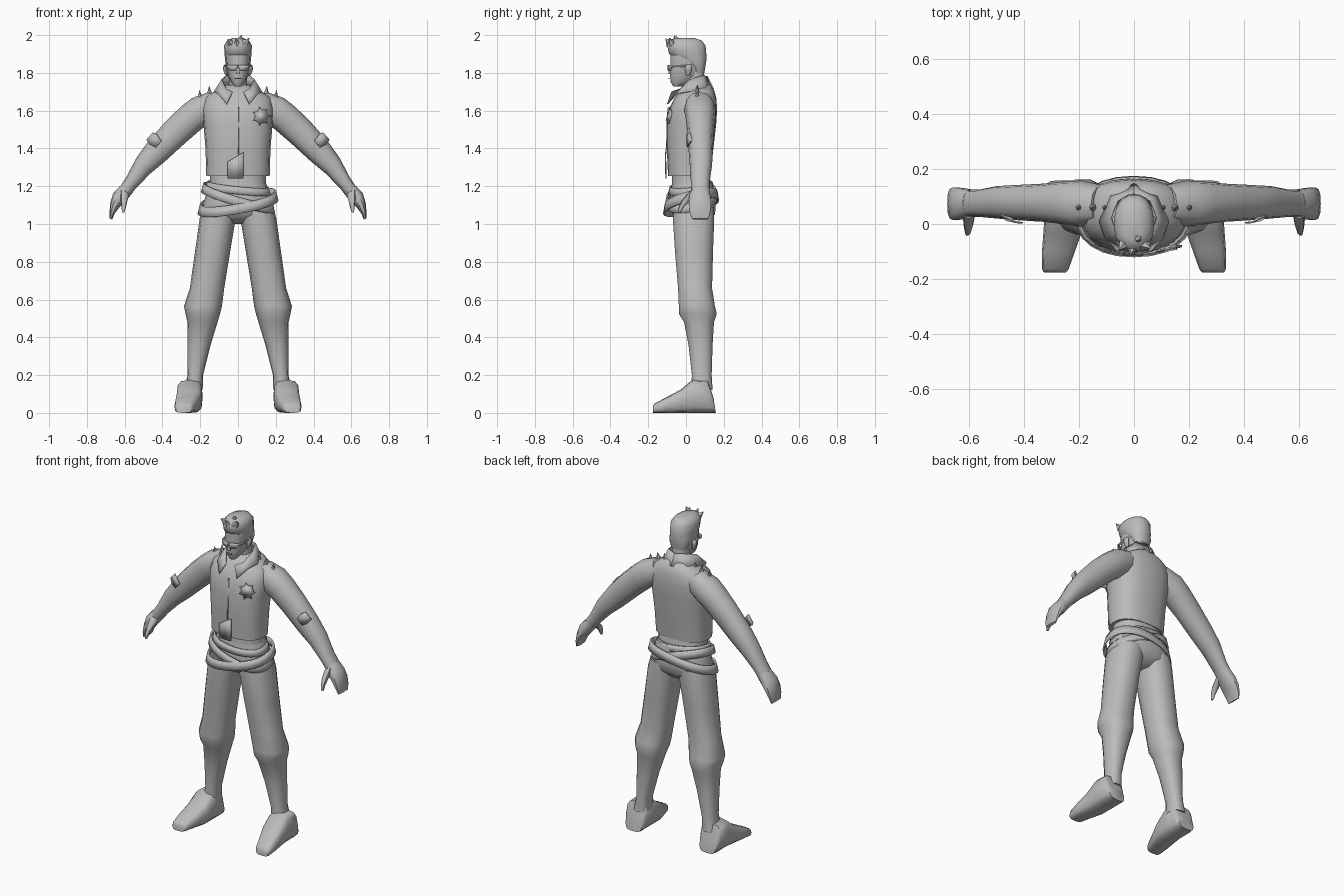
import bpy, bmesh, math
from mathutils import Vector

grey = bpy.data.materials.new("plain grey")
grey.diffuse_color = (0.5, 0.5, 0.5, 1)


def finish(name, bm, angle=50, thick=0.0):
    bmesh.ops.remove_doubles(bm, verts=bm.verts, dist=1e-5)
    bmesh.ops.recalc_face_normals(bm, faces=bm.faces)
    me = bpy.data.meshes.new(name)
    bm.to_mesh(me)
    bm.free()
    ob = bpy.data.objects.new(name, me)
    bpy.context.collection.objects.link(ob)
    me.materials.append(grey)
    bpy.ops.object.select_all(action='DESELECT')
    bpy.context.view_layer.objects.active = ob
    ob.select_set(True)
    bpy.ops.object.shade_smooth_by_angle(angle=math.radians(angle))
    if thick:
        mod = ob.modifiers.new("thickness", 'SOLIDIFY')
        mod.thickness = thick
        mod.offset = 0
    return ob


def loft(name, rings, n=14, power=0.85, caps=True, angle=50):
    """rings: (centre, half-axis u, half-axis v) of rounded sections"""
    bm = bmesh.new()
    rows = []
    for c, u, v in rings:
        row = []
        for i in range(n):
            a = 2 * math.pi * i / n
            ca, sa = math.cos(a), math.sin(a)
            p = (Vector(c) + Vector(u) * math.copysign(abs(ca) ** power, ca)
                 + Vector(v) * math.copysign(abs(sa) ** power, sa))
            row.append(bm.verts.new(p))
        rows.append(row)
    for a, b in zip(rows, rows[1:]):
        for i in range(n):
            j = (i + 1) % n
            bm.faces.new((a[i], a[j], b[j], b[i]))
    if caps:
        bm.faces.new(rows[0])
        bm.faces.new(rows[-1])
    return finish(name, bm, angle)


def stack(name, rows, **kw):
    """rows: (z, x centre, half width, y front, y back)"""
    return loft(name, [((x, (f + b) / 2, z), (w, 0, 0), (0, (b - f) / 2, 0))
                       for z, x, w, f, b in rows], **kw)


def sheet(name, quads, thick=0.006):
    bm = bmesh.new()
    for q in quads:
        bm.faces.new([bm.verts.new(p) for p in q])
    return finish(name, bm, 30, thick)


def spike(name, base, tip, r, n=5):
    base, tip = Vector(base), Vector(tip)
    d = (tip - base).normalized()
    u = d.orthogonal().normalized()
    v = d.cross(u)
    return loft(name, [(base, u * r, v * r), (tip, u * .001, v * .001)], n=n, power=1)


# jacket and shirt
stack("jacket", [(1.255, 0, .168, -.095, .13), (1.40, 0, .172, -.102, .145),
                 (1.53, 0, .183, -.102, .16), (1.61, 0, .19, -.09, .165),
                 (1.67, 0, .175, -.06, .16), (1.705, 0, .12, -.03, .15),
                 (1.735, 0, .065, 0, .13)], n=20, power=.8)
stack("shirt", [(1.14, 0, .16, -.085, .145), (1.20, 0, .148, -.075, .135),
                (1.30, 0, .15, -.075, .12)], n=18)
sheet("jacket_flap", [[(-.055, -.105, 1.24), (.028, -.107, 1.24),
                       (.028, -.109, 1.38), (-.055, -.107, 1.33)]], .005)
sheet("jacket_seam", [[(.0, -.106, 1.37), (.004, -.106, 1.37),
                       (.004, -.094, 1.62), (.0, -.094, 1.62)]], .005)

# hips
stack("hips", [(1.0, 0, .10, -.01, .10), (1.05, 0, .19, -.075, .155),
               (1.11, 0, .185, -.085, .16), (1.18, 0, .16, -.08, .15),
               (1.22, 0, .148, -.075, .14)], n=18)


# crossed belts: tilted open bands
def belt(name, z, slope, pitch, w, d, h):
    rings = []
    for dz, grow in ((-h, 1.03), (h, .97)):
        rings.append(((0, .027, z + dz), (w * grow, 0, slope * w), (0, d * grow, pitch * d)))
    ob = loft(name, rings, n=24, power=.9, caps=False)
    mod = ob.modifiers.new("thickness", 'SOLIDIFY')
    mod.thickness = .01


belt("low_belt", 1.115, .17, .24, .208, .144, .026)
belt("cross_belt", 1.14, -.28, .15, .190, .136, .024)
belt("waist_belt", 1.19, -.1, .1, .168, .118, .02)

# head, neck and hair
stack("neck", [(1.66, 0, .06, 0, .12), (1.73, 0, .048, .0, .10), (1.82, 0, .05, 0, .095)], n=12)
stack("head", [(1.728, 0, .018, -.068, -.02), (1.75, 0, .036, -.082, .03),
               (1.785, 0, .052, -.086, .085), (1.83, 0, .062, -.085, .1),
               (1.88, 0, .066, -.085, .105), (1.93, 0, .066, -.085, .1),
               (1.97, 0, .04, -.05, .07)], n=14, power=.9)
stack("hair", [(1.80, 0, .048, .04, .098), (1.84, 0, .064, .015, .105),
               (1.872, 0, .069, -.045, .11), (1.90, 0, .071, -.092, .11),
               (1.945, 0, .074, -.102, .106), (1.972, 0, .058, -.09, .085),
               (1.985, 0, .028, -.06, .045)], n=14, power=.9)
for i, (b, t, r) in enumerate([((.012, -.05, 1.965), (.018, -.06, 2.0), .026),
                               ((.035, -.075, 1.955), (.06, -.088, 1.985), .024),
                               ((-.035, -.07, 1.955), (-.055, -.095, 1.978), .024),
                               ((-.005, -.085, 1.95), (-.01, -.108, 1.982), .022)]):
    spike("hair_tuft_%d" % i, b, t, r)
spike("nose", (0, -.083, 1.795), (0, -.088, 1.84), .015, 4)
sheet("mouth", [[(-.02, -.089, 1.768), (.02, -.089, 1.768),
                 (.017, -.089, 1.774), (-.017, -.089, 1.774)]], .005)

# collar
for s in (-1, 1):
    inner = [(0, .112, 1.782), (.06 * s, .085, 1.785), (.085 * s, .02, 1.765),
             (.062 * s, -.03, 1.715), (.028 * s, -.075, 1.70)]
    outer = [(0, .145, 1.715), (.09 * s, .105, 1.70), (.125 * s, .01, 1.70),
             (.13 * s, -.045, 1.665), (.06 * s, -.098, 1.635)]
    # drooping front points, standing back
    outer[3] = (.105 * s, -.05, 1.69)
    sheet("collar", [[inner[i], inner[i + 1], outer[i + 1], outer[i]] for i in range(4)])

for s in (-1, 1):
    # sunglasses
    sheet("sunglass_lens", [[(.006 * s, -.094, 1.825), (.012 * s, -.094, 1.812),
                             (.045 * s, -.084, 1.812), (.058 * s, -.072, 1.842),
                             (0, -.095, 1.842)],
                            [(.058 * s, -.072, 1.842), (.056 * s, -.072, 1.83),
                             (.07 * s, .01, 1.832), (.07 * s, .01, 1.842)]])
    stack("ear", [(1.785, .06 * s, .006, .0, .02), (1.815, .066 * s, .012, -.005, .03),
                  (1.835, .068 * s, .012, -.005, .032), (1.845, .064 * s, .006, .005, .025)], n=8)

    # sleeve and arm: (x, z, half thickness, y front, y back)
    rings = []
    path = [(.11, 1.645, .07, .0, .14), (.19, 1.605, .082, -.01, .158),
            (.25, 1.56, .08, -.002, .155), (.33, 1.487, .077, .008, .147),
            (.43, 1.385, .069, .014, .142), (.50, 1.31, .056, .02, .138),
            (.565, 1.22, .039, .026, .125), (.60, 1.172, .036, .026, .125)]
    for x, z, t, f, b in path:
        d = Vector((.66, 0, .75)).normalized() * t
        rings.append(((x * s, (f + b) / 2, z), (d.x * s, 0, d.z), (0, (b - f) / 2, 0)))
    loft("arm", rings, n=12)

    # hand and thumb
    loft("hand", [((x * s, (f + b) / 2, z), (t * s, 0, t * .5), (0, (b - f) / 2, 0))
                  for x, z, t, f, b in [(.59, 1.185, .034, .03, .125), (.625, 1.145, .036, .015, .132),
                                        (.652, 1.10, .024, .012, .136), (.667, 1.06, .013, .018, .13),
                                        (.673, 1.027, .007, .03, .12)]], n=10)
    loft("thumb", [((.60 * s, .045, 1.165), (.024 * s, 0, .01), (0, .025, -.01)),
                   ((.603 * s, .0, 1.125), (.018 * s, 0, 0), (0, .022, 0)),
                   ((.605 * s, -.025, 1.09), (.012 * s, 0, 0), (0, .014, 0)),
                   ((.608 * s, -.036, 1.06), (.006 * s, 0, 0), (0, .007, 0))], n=8)

    # sleeve patch
    sheet("sleeve_patch", [[(.405 * s, .004, 1.44), (.43 * s, .006, 1.475), (.45 * s, .022, 1.485),
                            (.485 * s, .032, 1.445), (.465 * s, .014, 1.42), (.435 * s, .008, 1.405)]])

    # shoulder studs
    for x, z in ((.105, 1.70), (.15, 1.695), (.20, 1.672)):
        spike("shoulder_stud", (x * s, .06, z - .005), (x * s * 1.02, .06, z + .035), .014, 6)

    # trouser leg, knee bulge and shin
    stack("leg", [(z, s * (i + o) / 2, (o - i) / 2, f, b) for z, i, o, f, b in [
        (1.09, .0, .185, -.07, .15), (1.03, .012, .203, -.072, .152), (.85, .042, .228, -.06, .145),
        (.66, .073, .255, -.044, .14), (.565, .085, .286, -.04, .155), (.525, .095, .278, -.04, .165),
        (.48, .108, .268, -.012, .15), (.36, .145, .268, .012, .142), (.2, .185, .267, .03, .137),
        (.12, .187, .285, .025, .142)]], n=14, angle=40)

    # boot: sections from ankle to sole, then a toe running forward
    loft("boot", [((s * (i + o) / 2, y, z / 2), (s * (o - i) / 2, 0, 0), (0, tilt, z / 2))
                  for y, i, o, z, tilt in [(.152, .20, .31, .08, -.006), (.125, .187, .325, .17, -.01),
                                           (.04, .187, .325, .175, -.008), (-.03, .19, .33, .122, 0),
                                           (-.10, .215, .335, .085, 0), (-.165, .238, .335, .05, .0),
                                           (-.176, .248, .328, .035, 0)]], n=12, power=.6)

# chest badge: star plate over a disc
for name, n, r1, r2, y in (("badge_disc", 16, .036, .036, -.1), ("badge_star", 14, .05, .028, -.103)):
    pts = []
    for i in range(n):
        a, r = 2 * math.pi * i / n, (r1, r2)[i % 2]
        x, z = .125 + r * math.cos(a), 1.57 + r * math.sin(a)
        pts.append((x, y + .22 * (x - .125) + .15 * (z - 1.57) + .012, z))
    sheet(name, [pts], .008)
